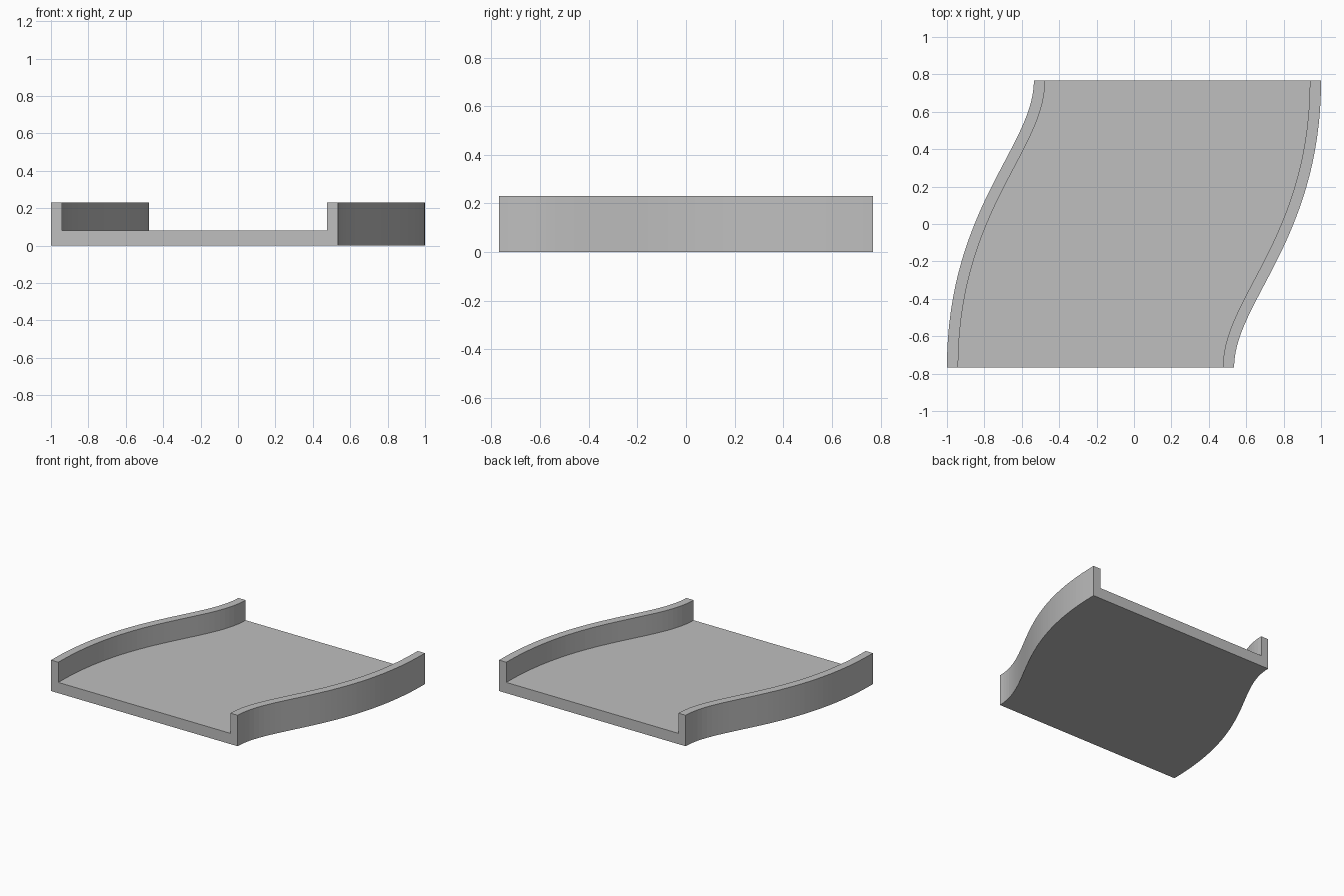
import bpy
import bmesh

cube = bpy.data.objects.get("Cube")
if cube:
    bpy.data.objects.remove(cube, do_unlink=True)

HALF, BASE, TOP, WALL = 0.768, 0.08, 0.23, 0.06
ROWS = 40

grey = bpy.data.materials.new("plain_grey")
grey.use_nodes = True
colour = (0.52, 0.52, 0.52, 1)
grey.diffuse_color = colour
grey.node_tree.nodes["Principled BSDF"].inputs["Base Color"].default_value = colour


def bezier(a, b, c, d, t):
    s = 1 - t
    return a * s**3 + 3 * b * s * s * t + 3 * c * s * t * t + d * t**3


def edge(y):
    """Outer x and inner x of the left wall at depth y."""
    lo, hi = 0.0, 1.0
    for _ in range(40):
        mid = (lo + hi) / 2
        if bezier(-HALF, -HALF + 0.35, HALF - 0.85, HALF, mid) < y:
            lo = mid
        else:
            hi = mid
    t = (lo + hi) / 2
    s = 1 - t
    x = bezier(0.535, 0.535, 1, 1, t)
    dx = 6 * s * t * 0.465
    dy = 3 * (s * s * 0.35 + 2 * s * t * (2 * HALF - 1.2) + t * t * 0.85)
    return x, x - WALL * (1 + (dx / dy) ** 2) ** 0.5


# Curved channel: a U-shaped section swept from front to back
bm = bmesh.new()
rings = []
for i in range(ROWS + 1):
    y = HALF * (2 * i / ROWS - 1)
    left_out, left_in = edge(y)
    right_out, right_in = (-x for x in edge(-y))
    section = [(right_out, 0), (left_out, 0), (left_out, TOP), (left_in, TOP),
               (left_in, BASE), (right_in, BASE), (right_in, TOP), (right_out, TOP)]
    rings.append([bm.verts.new((x, y, z)) for x, z in section])
for a, b in zip(rings, rings[1:]):
    for k in range(len(a)):
        n = (k + 1) % len(a)
        bm.faces.new((a[k], b[k], b[n], a[n]))

# Flat end faces
bm.faces.new(rings[0])
bm.faces.new(rings[-1][::-1])
bmesh.ops.recalc_face_normals(bm, faces=bm.faces)

mesh = bpy.data.meshes.new("curved_channel")
bm.to_mesh(mesh)
bm.free()
mesh.materials.append(grey)
channel = bpy.data.objects.new("curved_channel", mesh)
bpy.context.collection.objects.link(channel)
